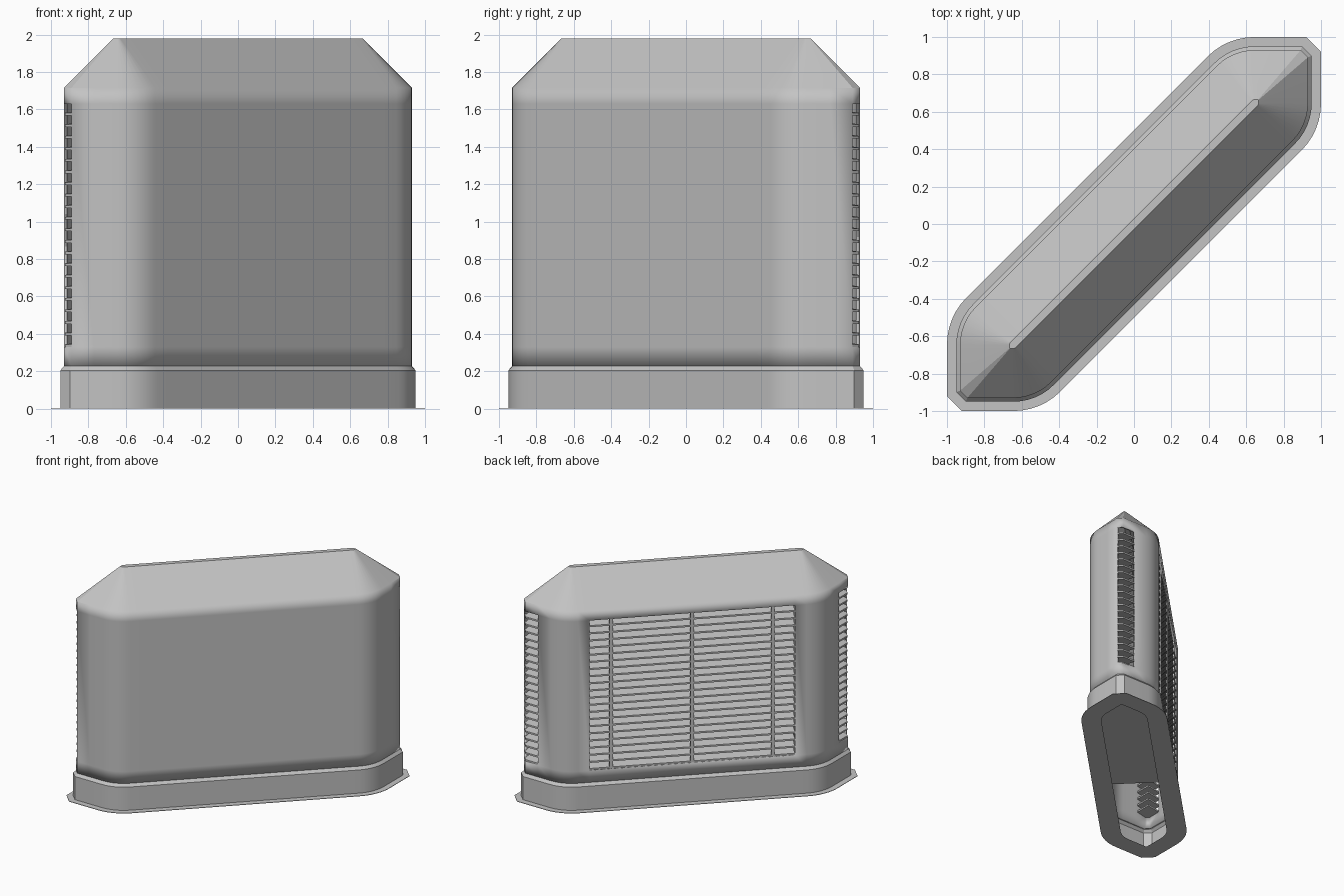
import bpy, bmesh, math
from mathutils import Vector

cube = bpy.data.objects.get("Cube")
if cube:
    bpy.data.objects.remove(cube, do_unlink=True)

grey = bpy.data.materials.new("painted grey metal")
grey.use_nodes = True
colour = (0.55, 0.55, 0.55, 1)
grey.diffuse_color = colour
grey.node_tree.nodes["Principled BSDF"].inputs["Base Color"].default_value = colour

CENTRE, HALF_WIDTH = 0.645, 0.355   # end arc centre and plinth half width
WINDOW_U, WINDOW_EDGE = 0.82, 0.77  # louvre openings
LOW, HIGH = 0.33, 1.63
SLATS = 21


def diagonal(u, v):
    """Along and across the housing, which stands on the diagonal."""
    s = math.sqrt(0.5)
    return ((u - v) * s, (u + v) * s)


def outline(inset):
    """Clockwise footprint: two clipped square points with rounded shoulders."""
    r, edge = HALF_WIDTH - inset, 1 - inset
    clip = max(0.08 - 0.586 * inset, 0.002)
    near = min(WINDOW_EDGE, edge - clip)

    def arc(start):
        angles = [math.radians(start - 7.5 * i) for i in range(7)]
        return [(CENTRE + r * math.cos(a), CENTRE + r * math.sin(a)) for a in angles]

    half = arc(135)
    half += [(near, edge), (edge - clip, edge), (edge, edge - clip), (edge, near)]
    half += arc(0)
    half += [diagonal(WINDOW_U, -r), diagonal(-WINDOW_U, -r)]
    return half + [(-x, -y) for x, y in half]


def finish(name, bm, smooth=False):
    mesh = bpy.data.meshes.new(name)
    bm.to_mesh(mesh)
    bm.free()
    mesh.materials.append(grey)
    obj = bpy.data.objects.new(name, mesh)
    bpy.context.collection.objects.link(obj)
    if smooth:
        bpy.ops.object.select_all(action='DESELECT')
        obj.select_set(True)
        bpy.context.view_layer.objects.active = obj
        bpy.ops.object.shade_smooth_by_angle(angle=math.radians(20))
    return obj


def loft(name, levels, openings=(), open_band=None, cap=False):
    """Skin a stack of (inset, height) outlines, leaving openings in one band."""
    bm = bmesh.new()
    rings = [[bm.verts.new((x, y, z)) for x, y in outline(d)] for d, z in levels]
    for band, (a, b) in enumerate(zip(rings, rings[1:])):
        for i in range(len(a)):
            if band == open_band and i in openings:
                continue
            j = (i + 1) % len(a)
            bm.faces.new((a[i], b[i], b[j], a[j]))
    if cap:
        bm.faces.new(list(reversed(rings[-1])))
    bmesh.ops.remove_doubles(bm, verts=bm.verts, dist=0.0005)
    return finish(name, bm, True)


def slabs(name, points, heights, thickness):
    """Stack of flat slabs; each point is x, y and a lift that tilts the slab."""
    bm = bmesh.new()
    for h in heights:
        low = [bm.verts.new((x, y, h + lift)) for x, y, lift in points]
        top = [bm.verts.new(v.co + Vector((0, 0, thickness))) for v in low]
        bm.faces.new(low)
        bm.faces.new(top)
        for i in range(len(low)):
            j = (i + 1) % len(low)
            bm.faces.new((low[i], low[j], top[j], top[i]))
    bmesh.ops.recalc_face_normals(bm, faces=bm.faces)
    return finish(name, bm)


def strip(u0, u1, v0, v1, lift=0):
    """Rectangle in housing directions, lifted on its inner side."""
    return [(*diagonal(u0, v0), lift), (*diagonal(u1, v0), lift),
            (*diagonal(u1, v1), 0), (*diagonal(u0, v1), 0)]


# Plinth with its ground flange and open underside
loft("plinth", [(0.165, 0), (0, 0), (0, 0.004), (0.05, 0.004), (0.05, 0.205), (0.07, 0.228)])

# Walls, with one long louvre opening and one at each pointed end
walls = loft("housing_walls", [(0.07, 0.228), (0.07, LOW), (0.07, HIGH), (0.07, 1.715)],
             openings={7, 8, 28, 29, 38}, open_band=1)
shell = walls.modifiers.new("sheet thickness", 'SOLIDIFY')
shell.thickness = 0.02
shell.offset = -1

# Hipped roof with a narrow flat ridge
loft("roof", [(0.07, 1.715), (0.335, 1.98)], cap=True)

# Long louvre and its upright bars
pitch = (HIGH - LOW) / SLATS
heights = [LOW + pitch * i for i in range(SLATS)]
slabs("back_louvre", strip(-WINDOW_U, WINDOW_U, 0.14, 0.275, 0.025), heights, 0.014)
for label, u in (("right", -0.645), ("middle", 0), ("left", 0.645)):
    slabs("louvre_bar_" + label, strip(u - 0.013, u + 0.013, 0.25, 0.28), [LOW], HIGH - LOW)

# End louvres, mirrored across the middle of the housing
end = [(WINDOW_EDGE, 0.925, 0), (0.89, 0.925, 0), (0.925, 0.89, 0),
       (0.915, 0.8, 0.02), (WINDOW_EDGE, 0.8, 0.02)]
slabs("end_louvre_left", end, heights, 0.014)
slabs("end_louvre_right", [(-y, -x, lift) for x, y, lift in end], heights, 0.014)

# Inner floor panels behind the long louvre
bm = bmesh.new()
for u0, u1 in ((-0.645, 0), (0, 0.645), (0.645, WINDOW_U)):
    bm.faces.new([bm.verts.new((x, y, 0.3)) for x, y, _ in strip(u0, u1, -0.26, 0.26)])
finish("inner_floor", bm)
